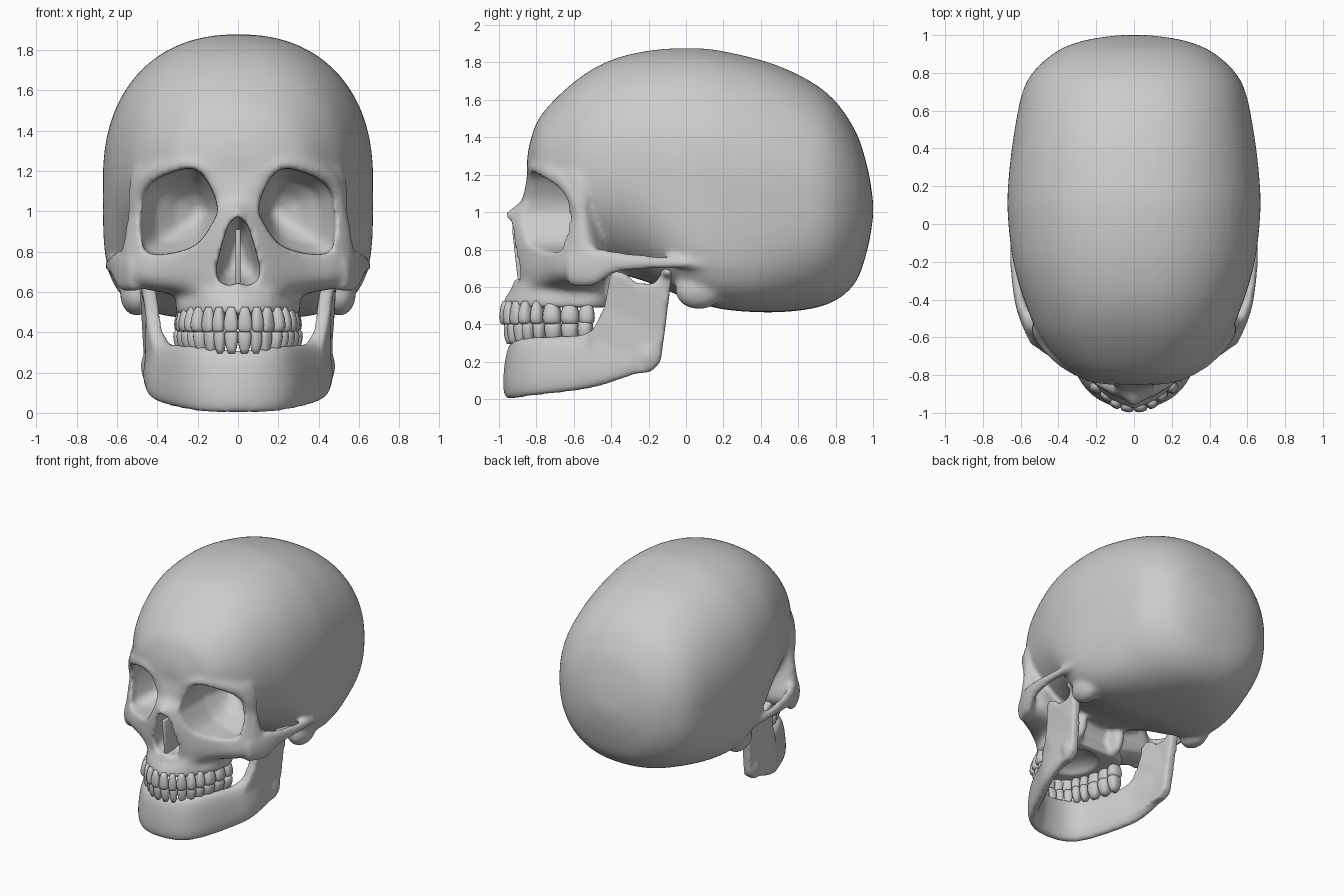
import bpy, bmesh, math
from mathutils import Matrix, Vector

if "Cube" in bpy.data.objects:
    bpy.data.objects.remove(bpy.data.objects["Cube"])


def curve(rows, n=4):
    """Smooth interpolation through rows of numbers."""
    out = []
    for i in range(len(rows) - 1):
        a, b, c, d = rows[max(i - 1, 0)], rows[i], rows[i + 1], rows[min(i + 2, len(rows) - 1)]
        for k in range(n):
            t = k / n
            out.append([0.5 * (2*q + (r-p)*t + (2*p-5*q+4*r-s)*t*t + (3*q-p-3*r+s)*t**3)
                        for p, q, r, s in zip(a, b, c, d)])
    out.append(list(rows[-1]))
    return out


def spow(v, e):
    return math.copysign(abs(v) ** e, v)


def angles(n):
    return [2 * math.pi * (i + 0.5) / n for i in range(n)]


def loft(bm, rings, mirror=False):
    for s in ((1, -1) if mirror else (1,)):
        vs = [[bm.verts.new((s * x, y, z)) for x, y, z in r] for r in rings]
        n = len(vs[0])
        for a, b in zip(vs, vs[1:]):
            for i in range(n):
                bm.faces.new((a[i], a[(i + 1) % n], b[(i + 1) % n], b[i]))
        bm.faces.new(vs[0])
        bm.faces.new(vs[-1])


def band(bm, rows, lean=0):
    """Mirrored bar along a path of (x, y, z_low, z_high, half_thickness)."""
    rows, rings = curve(rows, 6), []
    for i, (x, y, lo, hi, th) in enumerate(rows):
        a, b = rows[max(i - 1, 0)], rows[min(i + 1, len(rows) - 1)]
        t = Vector((b[0] - a[0], b[1] - a[1])).normalized()
        ring = []
        for ang in angles(20):
            h = spow(math.sin(ang), 0.8)
            o = th * spow(math.cos(ang), 0.8) - lean * (h + 1) / 2
            ring.append((x + t.y * o, y - t.x * o, (lo + hi) / 2 + (hi - lo) / 2 * h))
        rings.append(ring)
    loft(bm, rings, True)


def ball(bm, c, r, mirror=True):
    for s in ((1, -1) if mirror else (1,)):
        m = Matrix.Translation((s * c[0], c[1], c[2])) @ Matrix.Diagonal((*r, 1))
        bmesh.ops.create_uvsphere(bm, u_segments=24, v_segments=16, radius=1, matrix=m)


def finish(bm, name):
    bmesh.ops.recalc_face_normals(bm, faces=bm.faces)
    for f in bm.faces:
        f.smooth = True
    me = bpy.data.meshes.new(name)
    bm.to_mesh(me)
    bm.free()
    ob = bpy.data.objects.new(name, me)
    bpy.context.collection.objects.link(ob)
    return ob


def modify(ob, kind, **settings):
    mod = ob.modifiers.new(kind, kind)
    for k, v in settings.items():
        setattr(mod, k, v)
    bpy.context.view_layer.objects.active = ob
    bpy.ops.object.modifier_apply(modifier=mod.name)


def fuse(ob, size):
    modify(ob, 'REMESH', mode='VOXEL', voxel_size=size, use_smooth_shade=True)


# Braincase: superellipse sections along y (y, half width, top, bottom)
skull = bmesh.new()
sections = [(-.85, .10, 1.28, 1.16), (-.83, .20, 1.39, 1.08), (-.77, .35, 1.525, .95),
            (-.6, .495, 1.695, .78), (-.42, .575, 1.805, .69), (-.22, .635, 1.86, .63),
            (0, .665, 1.877, .54), (.2, .667, 1.86, .48), (.5, .632, 1.78, .465),
            (.75, .57, 1.64, .505), (.9, .43, 1.445, .615), (.97, .27, 1.24, .8),
            (1, .08, 1.06, .97)]
rings = []
for y, w, zt, zb in curve(sections, 5):
    zc = min(1.2, 1.17 - .15 * y)
    square = 2.1 + 2.4 * math.exp(-((y - .12) / (.27 if y < .12 else .45)) ** 2)
    ring = []
    for a in angles(64):
        up = math.sin(a) > 0
        e = 2 / (2.25 if up else square)
        ring.append((w * spow(math.cos(a), e), y,
                     zc + (zt - zc if up else zc - zb) * spow(math.sin(a), e)))
    rings.append(ring)
loft(skull, rings)

# Face block: plan outlines by height (z, y of the middle, then x, y pairs going back)
face = [(1.34, -.80, .14, -.79, .30, -.71, .41, -.59, .42, -.50),
        (1.2, -.845, .14, -.84, .34, -.77, .505, -.61, .51, -.52),
        (1.06, -.88, .08, -.865, .32, -.74, .51, -.605, .54, -.535),
        (.99, -.972, .06, -.92, .30, -.76, .51, -.605, .54, -.535),
        (.85, -.945, .11, -.91, .32, -.76, .52, -.62, .565, -.52),
        (.70, -.92, .15, -.88, .34, -.76, .52, -.65, .59, -.49),
        (.63, -.925, .17, -.86, .34, -.73, .48, -.63, .53, -.51),
        (.585, -.94, .16, -.88, .28, -.70, .32, -.61, .32, -.52),
        (.535, -.975, .16, -.90, .275, -.73, .305, -.60, .305, -.50),
        (.49, -.985, .16, -.905, .275, -.73, .305, -.60, .30, -.50)]
rings = []
for row in curve(face):
    half = [(0, row[1])] + [(row[i], row[i + 1]) for i in range(2, 10, 2)]
    half = curve(half + [(row[8] * .8, row[9] + .07)], 3)
    ring = half + [(-x, y) for x, y in reversed(half[1:])]
    rings.append([(x, y, row[0]) for x, y in ring])
loft(skull, rings)

# Cheek arches and brow ridges
band(skull, [(.50, -.62, .605, .79, .05), (.57, -.49, .605, .81, .038),
             (.61, -.37, .675, .79, .028), (.632, -.15, .695, .765, .025),
             (.62, .25, .70, .735, .025)])
band(skull, [(.09, -.825, 1.14, 1.20, .03), (.22, -.805, 1.20, 1.265, .035),
             (.36, -.735, 1.17, 1.25, .035), (.46, -.645, 1.10, 1.20, .033),
             (.512, -.575, .95, 1.10, .03)])
# Bony bumps behind the ears, and the struts behind the palate
ball(skull, (.50, .07, .585), (.085, .13, .105))
ball(skull, (.17, -.42, .63), (.05, .09, .13))
skull = finish(skull, "skull")
fuse(skull, .015)

# Eye sockets, nose opening and palate hollow
cut = bmesh.new()
socket = [(.10, .99), (.12, 1.09), (.21, 1.215), (.36, 1.19), (.455, 1.13),
          (.49, 1.04), (.495, .88), (.47, .79), (.36, .78), (.2, .835)]
socket = curve(socket + socket[:1], 3)[:-1]
loft(cut, [[(cx + (x - .3) * s, y, 1 + (z - 1) * s) for x, z in socket]
           for y, s, cx in ((-1.1, 1, .3), (-.59, .95, .292),
                            (-.46, .7, .27), (-.38, .4, .23), (-.34, .12, .2))], True)
nose = [(0, .975), (.045, .94), (.08, .83), (.108, .72), (.10, .655), (.05, .63), (0, .645)]
nose = nose + [(-x, z) for x, z in reversed(nose[1:-1])]
loft(cut, [[(x * s, y, .77 + (z - .77) * s) for x, z in nose]
           for y, s in ((-1.1, 1), (-.82, 1), (-.68, .75), (-.6, .4))])
ball(cut, (0, -.67, .46), (.18, .2, .1), False)
cut = finish(cut, "cutter")
cut.hide_render = True
modify(skull, 'BOOLEAN', operation='DIFFERENCE', solver='EXACT', object=cut)
bpy.data.objects.remove(cut)
fuse(skull, .0145)
modify(skull, 'SMOOTH', factor=.5, iterations=8)

# Thin wall in the nose
septum = bmesh.new()
loft(septum, [[(x, -.90, .64), (x, -.93, .91), (x, -.6, .91), (x, -.6, .64)] for x in (-.012, .012)])
septum = finish(septum, "nasal_septum")
modify(septum, 'BEVEL', width=.006, segments=2)

# Lower jaw: curved body, upright plates and hinge knobs
jaw = bmesh.new()
band(jaw, [(-.03, -.945, .0, .31, .045), (.12, -.925, .0, .32, .045),
           (.245, -.83, .015, .335, .045), (.365, -.58, .045, .345, .047),
           (.42, -.44, .075, .40, .047), (.445, -.28, .13, .37, .036)], .03)
plate = [(-.52, .34), (-.475, .41), (-.435, .50), (-.405, .67), (-.37, .685),
         (-.32, .67), (-.27, .62), (-.17, .615), (-.125, .68), (-.07, .70),
         (-.115, .35), (-.135, .2), (-.19, .145), (-.33, .13), (-.48, .10)]
loft(jaw, [[(.43 + d + .06 * max(0, z - .25) - .3 * max(0, -.36 - y), y, z) for y, z in plate]
           for d in (-.034, .034)], True)
ball(jaw, (.47, -.095, .68), (.075, .04, .035))
ball(jaw, (.445, -.2, .23), (.037, .065, .08))
jaw = finish(jaw, "lower_jaw")
fuse(jaw, .012)
modify(jaw, 'SMOOTH', factor=.5, iterations=14)


# Teeth: spaced along each dental arch
def teeth(name, arch, widths, z_root, z_tip):
    bm = bmesh.new()
    path = [Vector(p) for p in curve(arch, 12)]
    total = sum((b - a).length for a, b in zip(path, path[1:]))
    unit, pos = total / sum(widths), 0
    for k, w in enumerate(widths):
        w *= unit
        target, run = pos + w / 2, 0
        pos += w
        for a, b in zip(path, path[1:]):
            seg = (b - a).length
            if run + seg >= target:
                break
            run += seg
        t = (b - a).normalized()
        c = a + t * (target - run)
        front = k < 3
        rings = []
        for h, s in ((0, .5), (.2, .78), (.45, .98), (.7, 1.06), (.88, 1), (.97, .8), (1, .5)):
            deep = s * (.034 * (1 - .45 * h) if front else .05)
            ring = []
            for ang in angles(16):
                u = spow(math.cos(ang), .75) * w * .5 * s
                v = spow(math.sin(ang), .75) * deep + (.012 * h if front else 0)
                ring.append((c.x + t.x * u + t.y * v, c.y + t.y * u - t.x * v,
                             z_root + (z_tip - z_root) * h))
            rings.append(ring)
        loft(bm, rings, True)
    return finish(bm, name)


sizes = [.07, .06, .07, .07, .07, .1, .1, .085]
teeth("upper_teeth", [(0, -.968), (.09, -.945), (.18, -.86), (.235, -.74), (.26, -.60), (.265, -.49)],
      sizes, .525, .40)
teeth("lower_teeth", [(0, -.945), (.08, -.925), (.165, -.845), (.225, -.72), (.255, -.60), (.275, -.50)],
      sizes, .295, .415)
